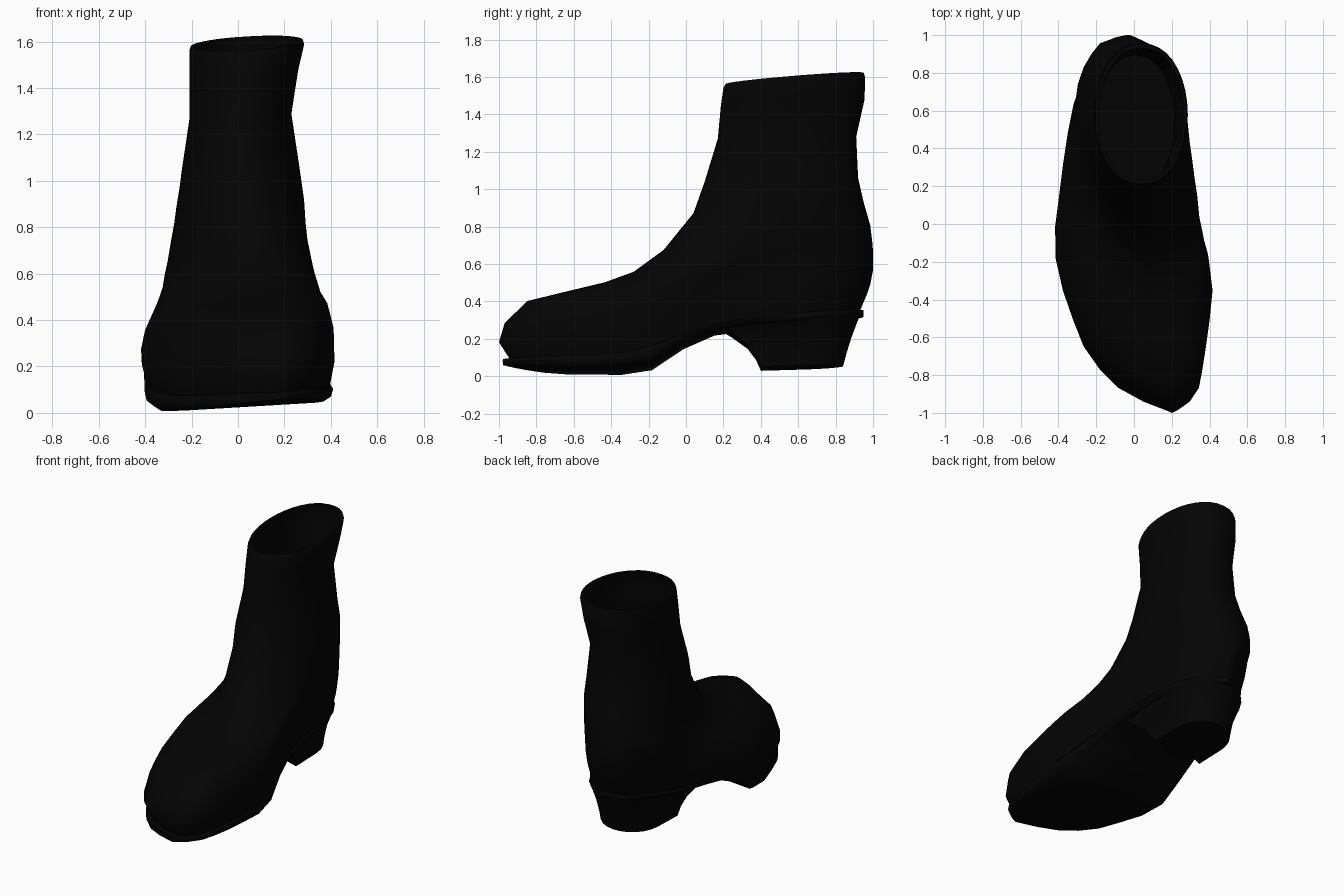
import bpy, bmesh, math

cube = bpy.data.objects.get("Cube")
if cube:
    bpy.data.objects.remove(cube, do_unlink=True)

# Single black leather colour
leather = bpy.data.materials.new("black leather")
leather.use_nodes = True
COLOUR = (0.0012, 0.0012, 0.0012, 1)
leather.diffuse_color = COLOUR
leather.node_tree.nodes["Principled BSDF"].inputs["Base Color"].default_value = COLOUR

HALF = 18          # segments along each side of a ring
ROLL = 0.06        # slight sideways lean of the whole boot


def lerp(a, b, t):
    return a + (b - a) * t


def sample(curve, t):
    """Piecewise linear lookup in a list of (t, value) pairs."""
    for (t0, v0), (t1, v1) in zip(curve, curve[1:]):
        if t <= t1:
            return lerp(v0, v1, max(0, (t - t0) / (t1 - t0)))
    return curve[-1][1]


# Plan outline of the foot from heel (0) to toe (1)
INNER = [(0, 0), (.03, -.16), (.1, -.25), (.165, -.31), (.275, -.355), (.4, -.385),
         (.54, -.42), (.61, -.4), (.7, -.355), (.85, -.24), (.93, -.09), (.96, 0), (1, .2)]
OUTER = [(0, 0), (.03, .1), (.1, .22), (.2, .275), (.4, .3), (.5, .345), (.575, .39),
         (.68, .415), (.8, .385), (.93, .345), (.98, .28), (1, .2)]
# Heights along y of the welt line and of the sole's underside
WELT = [(-1, .08), (-.6, .09), (-.3, .11), (-.1, .17), (.05, .24), (.2, .28), (.6, .325), (.95, .355)]
TREAD = [(-1, .05), (-.7, .023), (-.28, .028), (-.14, .065), (.04, .21), (.2, .25), (.6, .28), (.95, .315)]


def ring(front, back, left, right, round_, height, taper=0, skew=0):
    """Closed ring from heel to toe and back.
    round_ blends foot shape into an oval, taper narrows it towards the toe
    and skew swings the toe sideways."""
    pts = []
    for i in range(2 * HALF):
        a = math.pi * i / HALF
        s = (1 - math.cos(a)) / 2
        outer = sample(OUTER, s) * right / .415
        inner = sample(INNER, s) * left / -.42
        centre = lerp((outer + inner) / 2, (left + right) / 2, round_) + skew * (s - .4)
        half = lerp((outer - inner) / 2, (right - left) / 2 * abs(math.sin(a)) ** .9, round_)
        half *= 1 + taper * (.4 - s)
        x = centre + half if i <= HALF else centre - half
        y = lerp(back, front, s)
        pts.append((x, y, height(y, s)))
    return pts


def loft(name, rings):
    bm = bmesh.new()
    loops = [[bm.verts.new((x, y, z + ROLL * x)) for x, y, z in r] for r in rings]
    n = len(loops[0])
    for lower, upper in zip(loops, loops[1:]):
        for i in range(n):
            j = (i + 1) % n
            bm.faces.new((lower[i], lower[j], upper[j], upper[i]))
    # Caps are strips running from side to side
    for loop in (loops[0], loops[-1]):
        for i in range(n // 2):
            quad = [loop[i], loop[i + 1], loop[n - i - 1], loop[(n - i) % n]]
            bm.faces.new(list(dict.fromkeys(quad)))
    bmesh.ops.recalc_face_normals(bm, faces=bm.faces)
    mesh = bpy.data.meshes.new(name)
    bm.to_mesh(mesh)
    bm.free()
    mesh.materials.append(leather)
    obj = bpy.data.objects.new(name, mesh)
    bpy.context.collection.objects.link(obj)
    bpy.ops.object.select_all(action='DESELECT')
    obj.select_set(True)
    bpy.context.view_layer.objects.active = obj
    bpy.ops.object.shade_smooth_by_angle(angle=math.radians(50))


def level(yf, zf, yb, zb, left, right, round_, taper, skew, inset=0):
    return ring(yf + inset, yb - inset, left + inset, right - inset, round_,
                lambda y, s: lerp(zb, zf, s), taper, skew)


# Upper: levels of front y, z, back y, z, left x, right x, roundness, taper, skew
LEVELS = [
    (-.97, .27, .985, .49, -.415, .415, 0, .06, .02),
    (-.85, .39, 1.0, .57, -.375, .395, .1, .2, .05),
    (-.64, .442, 1.0, .62, -.35, .365, .25, .28, .08),
    (-.44, .49, 1.0, .67, -.335, .345, .4, .3, .11),
    (-.28, .55, .995, .73, -.315, .325, .6, .3, .12),
    (-.12, .67, .985, .81, -.295, .3, .85, .25, .1),
    (.04, .87, .95, .93, -.27, .285, 1, .15, .04),
    (.1, 1.04, .92, 1.06, -.245, .265, 1, .05, 0),
    (.17, 1.27, .91, 1.28, -.21, .23, 1, 0, 0),
    (.187, 1.45, .955, 1.48, -.21, .26, 1, 0, 0),
    (.2, 1.54, .957, 1.6, -.21, .285, 1, 0, 0),
    (.212, 1.56, .95, 1.62, -.205, .28, 1, 0, 0),
]
upper = [ring(-.94, .93, -.405, .4, 0, lambda y, s: sample(WELT, y) - .005),
         ring(-1.0, .97, -.428, .418, 0, lambda y, s: sample(WELT, y) + .09)]
upper += [level(*l) for l in LEVELS]
# The lining turns over the collar and runs down inside the shaft
upper += [level(*l, inset=.018) for l in reversed(LEVELS[4:])]
loft("boot_upper", upper)


# Sole with a rounded edge
def sole_ring(grow, t):
    return ring(-.98 + .03 * (1 - grow), .95 - .03 * (1 - grow), -.415 * grow, .412 * grow, 0,
                lambda y, s: lerp(sample(TREAD, y), sample(WELT, y), t))


loft("sole", [sole_ring(.9, 0), sole_ring(.98, .25), sole_ring(1, .65), sole_ring(.96, 1)])


# Stacked heel: rounded back, slightly hollow front
def heel_ring(yf, zf, yb, zb, half):
    n, cx = 12, -.025
    mid = lerp(yf, yb, .5)
    flat = [(half * math.cos(math.pi * i / n), mid + (yb - mid) * math.sin(math.pi * i / n))
            for i in range(n + 1)]
    flat += [(-half * c, yf + .05 * (1 - c * c)) for c in (1, .5, 0, -.5, -1)]
    return [(cx + x, y, lerp(zf, zb, (y - yf) / (yb - yf))) for x, y in flat]


loft("heel", [heel_ring(.4, .042, .84, .055, .19), heel_ring(.375, .1, .86, .13, .198),
              heel_ring(.33, .16, .885, .21, .215), heel_ring(.25, .22, .915, .29, .25),
              heel_ring(.18, .265, .93, .325, .275)])
